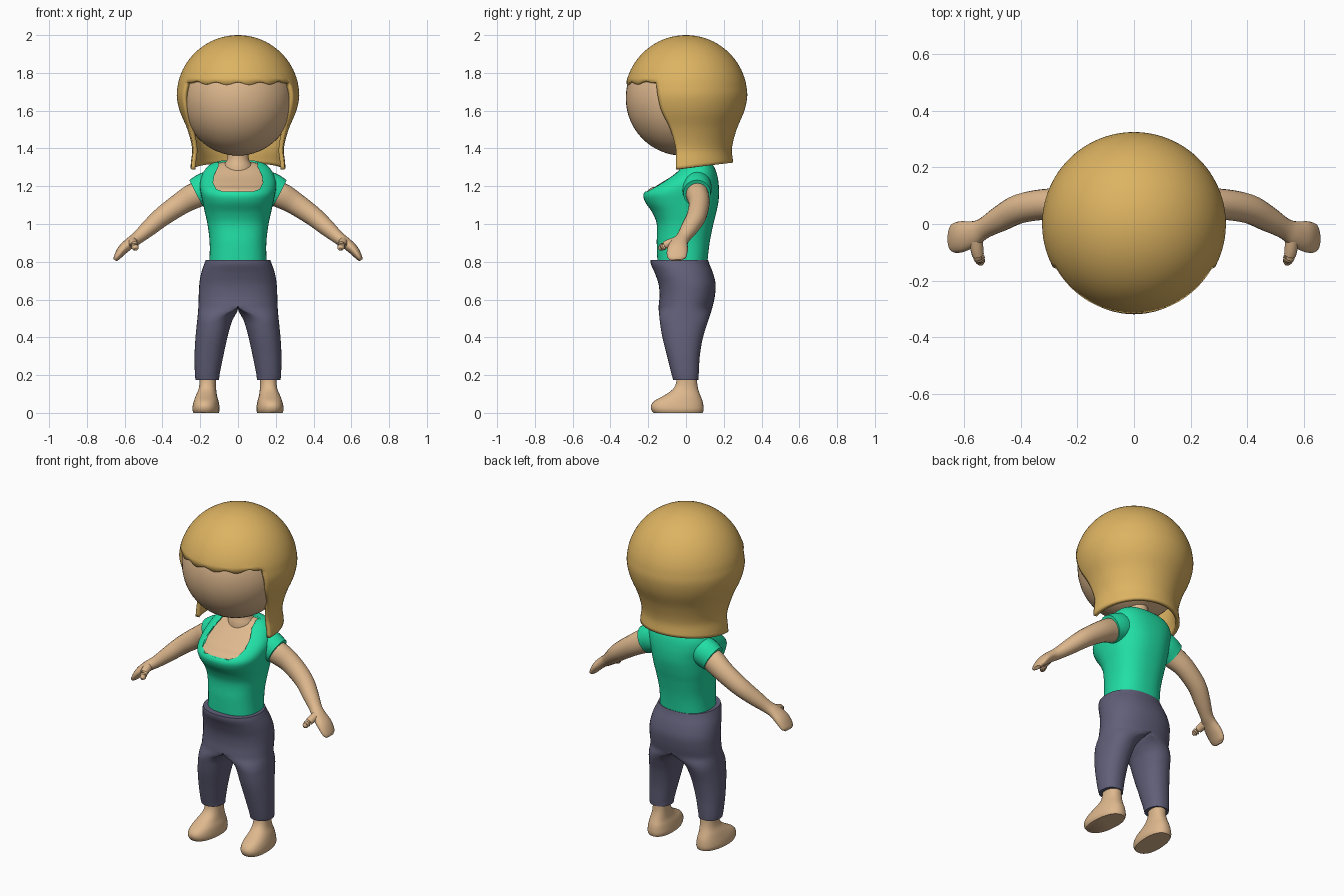
import bpy, bmesh, math
from mathutils import Vector

if "Cube" in bpy.data.objects:
    bpy.data.objects.remove(bpy.data.objects["Cube"])


def material(name, rgb):
    m = bpy.data.materials.new(name)
    m.diffuse_color = (*rgb, 1)
    m.use_nodes = True
    m.node_tree.nodes["Principled BSDF"].inputs["Base Color"].default_value = m.diffuse_color
    return m


SKIN = material("skin", (0.73, 0.48, 0.27))
HAIR = material("blonde_hair", (0.72, 0.45, 0.12))
SHIRT = material("green_shirt", (0.015, 0.74, 0.38))
PANTS = material("slate_pants", (0.12, 0.115, 0.19))


def sample(table, t):
    """Smooth interpolation of rows (t, a, b, ...) sorted by t."""
    t = min(max(t, table[0][0]), table[-1][0])
    i = next(k for k in range(len(table) - 1) if t <= table[k + 1][0])

    def slope(k, c):
        a, b = table[max(k - 1, 0)], table[min(k + 1, len(table) - 1)]
        return (b[c] - a[c]) / (b[0] - a[0])
    p, q = table[i], table[i + 1]
    h = q[0] - p[0]
    s = (t - p[0]) / h
    return [(2*s**3 - 3*s*s + 1) * p[c] + (s**3 - 2*s*s + s) * h * slope(i, c)
            + (3*s*s - 2*s**3) * q[c] + (s**3 - s*s) * h * slope(i + 1, c)
            for c in range(1, len(p))]


def finish(bm, name, mat, angle=50):
    bmesh.ops.recalc_face_normals(bm, faces=bm.faces)
    me = bpy.data.meshes.new(name)
    bm.to_mesh(me)
    bm.free()
    me.materials.append(mat)
    ob = bpy.data.objects.new(name, me)
    bpy.context.collection.objects.link(ob)
    bpy.ops.object.select_all(action='DESELECT')
    ob.select_set(True)
    bpy.context.view_layer.objects.active = ob
    bpy.ops.object.shade_smooth_by_angle(angle=math.radians(angle))
    return ob


def loft(rings):
    """Skin closed rings and cap both ends."""
    bm = bmesh.new()
    rows = [[bm.verts.new(p) for p in r] for r in rings]
    n = len(rows[0])
    for a, b in zip(rows, rows[1:]):
        for i in range(n):
            j = (i + 1) % n
            bm.faces.new((a[i], a[j], b[j], b[i]))
    bm.faces.new(rows[0])
    bm.faces.new(rows[-1])
    return bm


def power(v, e):
    return math.copysign(abs(v) ** (2 / e), v)


def oval(x0, x1, y0, y1, z, e=2.0, n=40):
    pts = []
    for i in range(n):
        a = 2 * math.pi * i / n
        pts.append((((x0 + x1) + (x1 - x0) * power(math.cos(a), e)) / 2,
                    ((y0 + y1) + (y1 - y0) * power(math.sin(a), e)) / 2, z))
    return pts


def steps(a, b, n):
    return [a + (b - a) * i / n for i in range(n + 1)]


def mirror(ob):
    m = ob.modifiers.new("mirror", 'MIRROR')
    m.merge_threshold = 0.0005


def limb(name, rows, mat, n=20, count=24):
    """Tube along a path of (x, y, z, width, thickness), mirrored in x."""
    table = [(i, *r) for i, r in enumerate(rows)]
    end, rings = len(rows) - 1, []
    for t in steps(0, end, count):
        x, y, z, w, h = sample(table, t)
        d = (Vector(sample(table, t + .05)[:3]) - Vector(sample(table, t - .05)[:3])).normalized()
        ref = Vector((0, 1, 0)) if abs(d.y) < .8 else Vector((1, 0, 0))
        side = (ref - d * ref.dot(d)).normalized()
        up = d.cross(side)
        rings.append([Vector((x, y, z)) + side * w * math.cos(2*math.pi*i/n)
                      + up * h * math.sin(2*math.pi*i/n) for i in range(n)])
    mirror(finish(loft(rings), name, mat))


# Torso: height, half width, front y, back y
TORSO = [(.77, .152, -.15, .11), (.9, .15, -.155, .125), (1.0, .162, -.155, .145),
         (1.06, .175, -.178, .16), (1.12, .188, -.218, .172), (1.165, .198, -.222, .175),
         (1.21, .202, -.165, .173), (1.26, .19, -.085, .165), (1.30, .165, -.035, .15),
         (1.325, .13, 0, .13), (1.335, .09, .015, .11)]


def torso(name, mat, inset):
    rings = []
    for z in steps(.77, 1.335, 48):
        w, f, b = sample(TORSO, z)
        rings.append(oval(-w + inset, w - inset, f + inset, b - inset,
                          z - inset * (z > 1.2), 2.4, 64))
    return finish(loft(rings), name, mat)


torso("chest_skin", SKIN, .008)
shirt = torso("shirt", SHIRT, 0)

# Scooped neckline cut out of the shirt
half = [(.08, 1.172), (.115, 1.185), (.132, 1.22), (.125, 1.26), (.105, 1.30), (.09, 1.4)]
outline = half + [(-x, z) for x, z in reversed(half)]
cutter = finish(loft([[(x, y, z) for x, z in outline] for y in (-.4, .06)]), "neckline_cutter", SHIRT)
cutter.hide_render = True
cut = shirt.modifiers.new("neckline", 'BOOLEAN')
cut.operation, cut.solver, cut.object = 'DIFFERENCE', 'EXACT', cutter
bpy.context.view_layer.objects.active = shirt
bpy.ops.object.modifier_apply(modifier=cut.name)
bpy.data.objects.remove(cutter)

# Sleeves, arms, thumbs
limb("sleeve", [(.09, .06, 1.215, .07, .085), (.17, .058, 1.188, .078, .085),
                (.222, .058, 1.162, .072, .079)], SHIRT, 28, 12)
limb("arm", [(.14, .055, 1.18, .06, .06), (.22, .06, 1.155, .06, .068), (.30, .07, 1.11, .055, .06),
             (.40, .055, 1.04, .052, .052), (.47, .02, .98, .046, .044), (.53, -.015, .928, .037, .034),
             (.57, -.035, .9, .046, .03), (.61, -.045, .865, .055, .027),
             (.64, -.05, .825, .05, .018), (.65, -.05, .808, .03, .01)], SKIN, 20, 36)
limb("thumb", [(.56, -.04, .91, .026, .026), (.553, -.1, .893, .022, .022),
               (.543, -.13, .875, .018, .018), (.54, -.143, .867, .008, .008)], SKIN, 12, 12)

# Neck
NECK = [(1.26, .085, -.04, .13), (1.31, .078, -.035, .12), (1.34, .058, -.025, .095), (1.44, .055, -.02, .09)]
rings = []
for z in steps(1.26, 1.44, 12):
    w, f, b = sample(NECK, z)
    rings.append(oval(-w, w, f, b, z, 2, 32))
finish(loft(rings), "neck", SKIN)

# Head
bm = bmesh.new()
bmesh.ops.create_uvsphere(bm, u_segments=48, v_segments=32, radius=1)
for v in bm.verts:
    v.co = (v.co.x * .295, v.co.y * .302 - .017, v.co.z * .305 + 1.667)
finish(bm, "head", SKIN)

# Pants, one half: height, inner x, outer x, front y, back y, blend from leg to hip
LEG = [(.175, .10, .225, -.068, .065, 0), (.2, .098, .228, -.075, .067, 0),
       (.3, .078, .23, -.1, .073, 0), (.4, .056, .225, -.125, .09, 0), (.48, .034, .217, -.138, .115, 0),
       (.52, .018, .213, -.142, .128, .25), (.56, 0, .21, -.145, .14, 1), (.62, 0, .208, -.14, .153, 1),
       (.68, 0, .205, -.145, .157, 1), (.74, 0, .195, -.165, .143, 1), (.79, 0, .178, -.187, .123, 1),
       (.81, 0, .17, -.187, .117, 1)]
rings = []
for z in steps(.175, .81, 52):
    x0, x1, f, b, k = sample(LEG, z)
    k = 1 if z >= .56 else min(max(k, 0), 1)
    ring = []
    for i in range(40):
        a = 2 * math.pi * i / 40
        c, y = math.cos(a), (f + b) / 2 + (b - f) / 2 * power(math.sin(a), 2.2)
        leg_x = (x0 + x1) / 2 + (x1 - x0) / 2 * power(c, 2.2)
        hip_x = x1 * power(c, 2.3) if c > 1e-6 else 0
        ring.append((max(0, leg_x * (1 - k) + hip_x * k), y, z))
    rings.append(ring)
bm = loft(rings)
inner = [f for f in bm.faces if all(v.co.x < 1e-4 for v in f.verts)]
bmesh.ops.delete(bm, geom=inner, context='FACES')
mirror(finish(bm, "pants", PANTS))

# Feet: height, inner x, outer x, front y, back y
FOOT = [(0, .10, .232, -.172, .088), (.015, .095, .238, -.183, .093), (.04, .097, .236, -.185, .092),
        (.065, .102, .23, -.165, .087), (.09, .11, .222, -.12, .077), (.12, .115, .21, -.075, .066),
        (.15, .117, .205, -.055, .06), (.2, .117, .205, -.048, .058)]
rings = []
for z in steps(0, .2, 24):
    ring = oval(*sample(FOOT, z), z, 2.3, 32)
    rings.append([(x - .06 * y, y, h) for x, y, h in ring])
mirror(finish(loft(rings), "foot", SKIN))

# Hair: round cap with a wavy fringe, plus a curtain around sides and back
CURTAIN = [(1.28, .253, 78), (1.33, .249, 78), (1.4, .243, 77), (1.5, .268, 72), (1.6, .309, 65),
           (1.68, .3245, 62.5), (1.75, .3164, 60)]
bm = bmesh.new()


def hair_point(r, az, z):
    a = math.radians(az)
    return bm.verts.new((r * math.sin(a), -r * math.cos(a), z))


def quads(grid):
    for a, b in zip(grid, grid[1:]):
        for i in range(len(a) - 1):
            bm.faces.new((a[i], a[i + 1], b[i + 1], b[i]))


phi_end = math.acos(.075 / .325)
cap = []
for p in steps(.04, phi_end, 18):
    row = []
    for i in range(97):
        az = i * 3.75
        d = min(az, 360 - az)
        z = 1.675 + .325 * math.cos(p)
        if p > phi_end - .001 and d < 59:
            z += -.005 + .008 * math.cos(math.radians(d * 16)) + .016 * (d / 59) ** 3
        row.append(hair_point(.325 * math.sin(p), az, z))
    cap.append(row)
quads(cap)
bm.faces.new(cap[0][:-1])
curtain = []
for t in steps(0, 1, 26):
    row = []
    for k in range(65):
        z = 1.75 - .2 * t
        for _ in range(3):
            a0 = sample(CURTAIN, z)[1]
            az = a0 + (360 - 2 * a0) * k / 64
            z = 1.75 + (1.296 - .029 * math.cos(math.radians(az)) - 1.75) * t
        row.append(hair_point(sample(CURTAIN, z)[0], az, z))
    curtain.append(row)
quads(curtain)
bmesh.ops.remove_doubles(bm, verts=bm.verts, dist=.001)
hair = finish(bm, "hair", HAIR)
thick = hair.modifiers.new("thickness", 'SOLIDIFY')
thick.thickness, thick.offset = .022, -1
